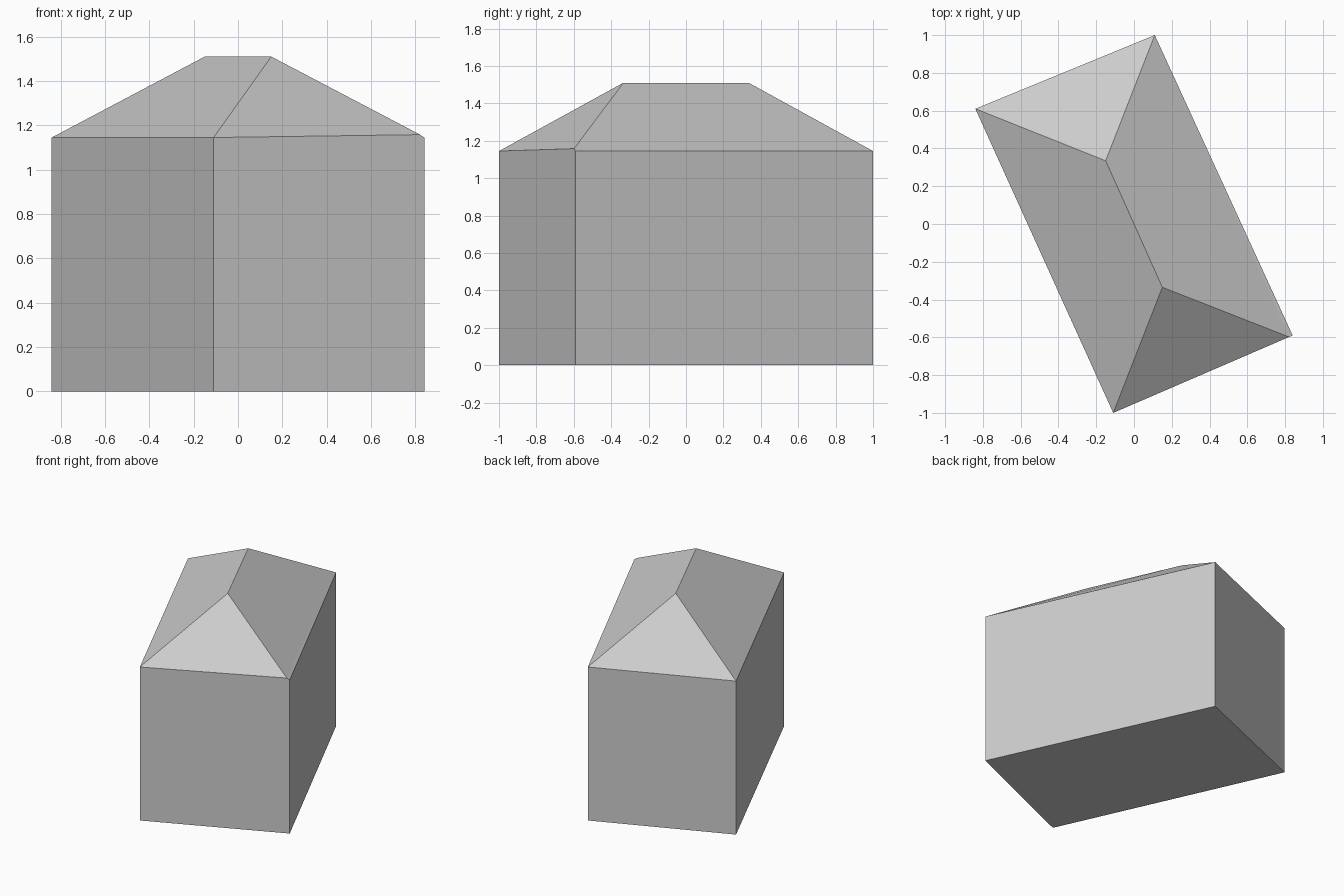
import bpy
from mathutils import Vector

cube = bpy.data.objects.get("Cube")
if cube:
    bpy.data.objects.remove(cube, do_unlink=True)

grey = bpy.data.materials.new("plain grey")
grey.use_nodes = True
grey.diffuse_color = (0.6, 0.6, 0.6, 1)
grey.node_tree.nodes["Principled BSDF"].inputs["Base Color"].default_value = grey.diffuse_color


def add_part(name, points, faces):
    mesh = bpy.data.meshes.new(name)
    mesh.from_pydata(points, [], faces)
    mesh.materials.append(grey)
    obj = bpy.data.objects.new(name, mesh)
    bpy.context.collection.objects.link(obj)
    return obj


# Rotated rectangular footprint, counter-clockwise: front, right, back, left
EAVE, RIDGE = 1.145, 1.51
footprint = [(-0.11, -1.0), (0.84, -0.59), (0.11, 1.0), (-0.84, 0.61)]
base = [Vector((x, y, 0)) for x, y in footprint]
eave = [p + Vector((0, 0, EAVE)) for p in base]

# The hip meets the short wall just before its right corner
hip_foot = eave[0].lerp(eave[1], 0.98) + Vector((0, 0, 0.013))

# Walls with floor; the short front wall carries the raised hip point
walls = [(i, (i + 1) % 4, (i + 1) % 4 + 4, i + 4) for i in range(4)]
walls[0] = (0, 1, 5, 8, 4)
add_part("walls", base + eave + [hip_foot], walls + [(3, 2, 1, 0)])

# Hipped roof
ridge = [Vector((0.15, -0.335, RIDGE)), Vector((-0.15, 0.335, RIDGE))]
front, right, back, left, foot, ridge_front, ridge_back = range(7)
add_part("hipped_roof", eave + [hip_foot] + ridge, [
    (front, foot, ridge_front),
    (foot, right, back),
    (foot, back, ridge_back, ridge_front),
    (back, left, ridge_back),
    (left, front, ridge_front, ridge_back),
])
